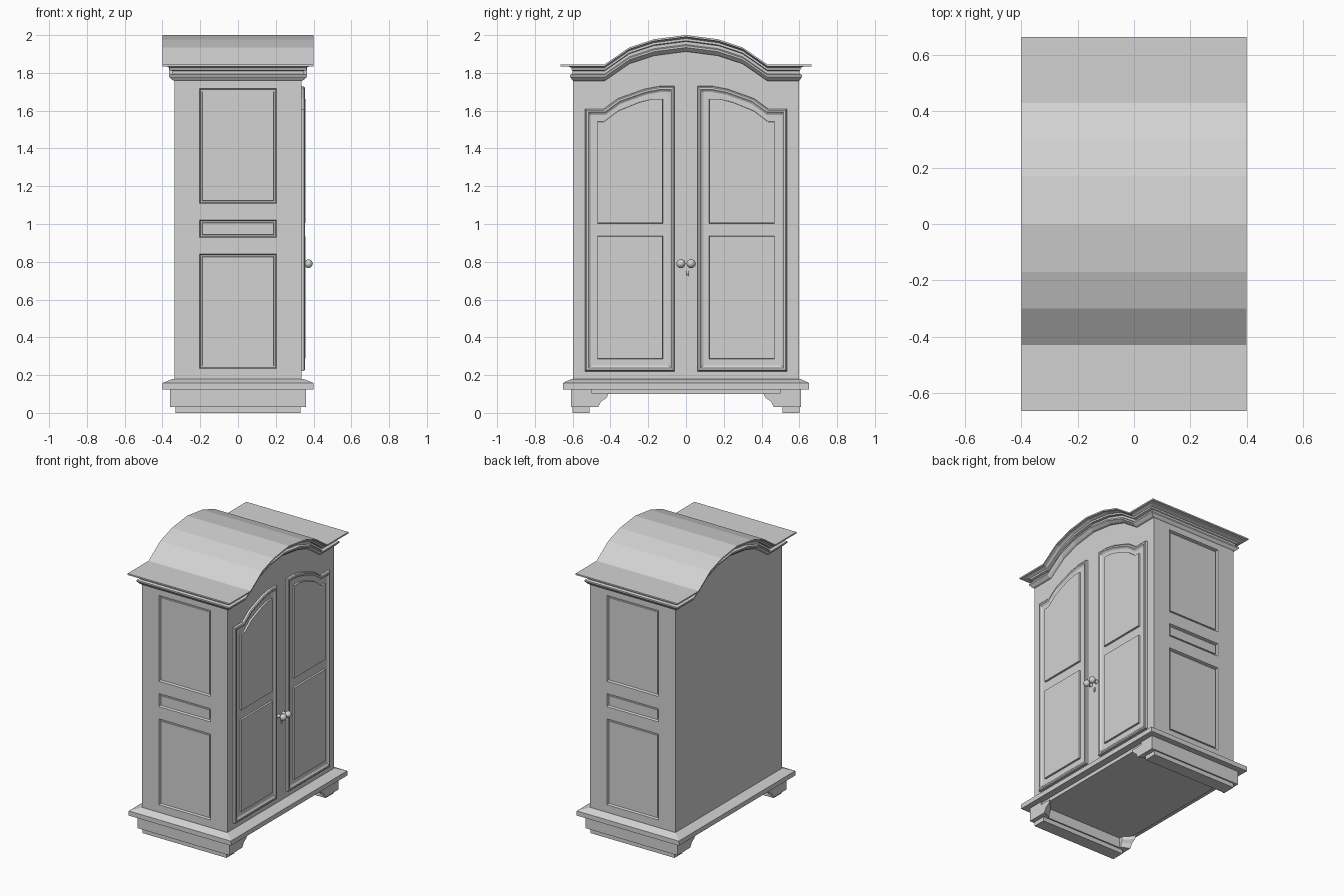
import bpy, bmesh
from mathutils import Vector

old = bpy.data.objects.get("Cube")
if old:
    bpy.data.objects.remove(old, do_unlink=True)

grey = bpy.data.materials.new("plain grey")
grey.use_nodes = True
grey.diffuse_color = (0.65, 0.65, 0.65, 1)
grey.node_tree.nodes["Principled BSDF"].inputs["Base Color"].default_value = grey.diffuse_color


def finish(name, bm, recalc=True):
    if recalc:
        bmesh.ops.recalc_face_normals(bm, faces=bm.faces)
    mesh = bpy.data.meshes.new(name)
    bm.to_mesh(mesh)
    bm.free()
    mesh.materials.append(grey)
    obj = bpy.data.objects.new(name, mesh)
    bpy.context.collection.objects.link(obj)
    return obj


# Arched top line: distance from the middle and rise above the eaves
EAVES = 1.845
HALF_ARCH = [(0.43, 0), (0.30, 0.09), (0.17, 0.133)]
ARCH = [(-y, r) for y, r in HALF_ARCH] + [(0, 0.155)] + [(y, r) for y, r in HALF_ARCH[::-1]]


def loft(name, rings):
    """Stack rings (half depth, half width, height, follows arch) into a solid."""
    bm = bmesh.new()
    loops = []
    for hx, hy, z, arched in rings:
        line = [(-hy, 0)] + ARCH + [(hy, 0)]
        side = [(y, z + r * arched) for y, r in line]
        pts = [(hx, y, h) for y, h in side] + [(-hx, y, h) for y, h in side[::-1]]
        loops.append([bm.verts.new(p) for p in pts])
    n = len(loops[0])
    for a, b in zip(loops, loops[1:]):
        for i in range(n):
            j = (i + 1) % n
            bm.faces.new((a[i], a[j], b[j], b[i]))
    for cap in (loops[0], loops[-1]):
        for i in range(n // 2 - 1):
            bm.faces.new((cap[i], cap[i + 1], cap[n - 2 - i], cap[n - 1 - i]))
    return finish(name, bm)


def add_box(bm, lo, hi):
    lo, hi = Vector(lo), Vector(hi)
    verts = bmesh.ops.create_cube(bm, size=1)["verts"]
    for v in verts:
        v.co = [(a + b) / 2 + c * (b - a) for a, b, c in zip(lo, hi, v.co)]
    return verts


def box(name, lo, hi):
    bm = bmesh.new()
    add_box(bm, lo, hi)
    return finish(name, bm)


def relief(name, points, out, steps):
    """Flat outline stepped outward by (inset, rise) pairs."""
    bm = bmesh.new()
    face = bm.faces.new([bm.verts.new(p) for p in points])
    face.normal_update()
    if face.normal.dot(Vector(out)) < 0:
        face.normal_flip()
    for inset, rise in steps:
        bmesh.ops.inset_individual(bm, faces=[face], thickness=inset, depth=rise,
                                   use_even_offset=True)
    return finish(name, bm, recalc=False)


# Carcass, with the arched top hidden under the cornice
carcass = loft("carcass", [(0.335, 0.597, 0.165, 0), (0.335, 0.597, EAVES - 0.02, 1)])

# Recessed panels on both ends
PANELS = [("lower", 0.225, 0.85), ("middle", 0.92, 1.03), ("upper", 1.10, 1.725)]
PX = 0.212
bm = bmesh.new()
for s in (-1, 1):
    for _, z0, z1 in PANELS:
        verts = add_box(bm, (-PX, -0.02, z0), (PX, 0.02, z1))
        mid = (z0 + z1) / 2
        for v in verts:
            inner = v.co.y < 0
            v.co.y = s * (0.582 if inner else 0.622)
            if inner:
                v.co.x -= 0.014 if v.co.x > 0 else -0.014
                v.co.z -= 0.014 if v.co.z > mid else -0.014
cutter = finish("panel_cutter", bm)
cutter.hide_render = True
mod = carcass.modifiers.new("recesses", "BOOLEAN")
mod.object = cutter
mod.operation = "DIFFERENCE"
mod.solver = "EXACT"
bpy.context.view_layer.objects.active = carcass
bpy.ops.object.modifier_apply(modifier=mod.name)
bpy.data.objects.remove(cutter, do_unlink=True)

for s, end in ((-1, "right"), (1, "left")):
    for label, z0, z1 in PANELS:
        x, a, b = PX - 0.022, z0 + 0.022, z1 - 0.022
        pts = [(px, s * 0.58, pz) for px, pz in ((-x, a), (x, a), (x, b), (-x, b))]
        relief(f"{end}_{label}_panel", pts, (0, s, 0), [(0.002, 0.009)])

# Cornice moulding and roof sheet follow the arch
CORNICE = [(0.333, 0.595, 0.088), (0.347, 0.602, 0.083), (0.365, 0.614, 0.066),
           (0.365, 0.614, 0.056), (0.347, 0.6, 0.05), (0.347, 0.6, 0.034),
           (0.363, 0.606, 0.03), (0.363, 0.606, 0.018), (0.38, 0.63, 0.009)]
loft("cornice", [(hx, hy, EAVES - d, 1) for hx, hy, d in CORNICE])
loft("roof", [(0.4, 0.665, EAVES - 0.01, 1), (0.4, 0.665, EAVES, 1)])

# Plinth moulding, underside board and feet
loft("plinth_moulding", [(0.4, 0.652, 0.125, 0), (0.4, 0.652, 0.158, 0), (0.345, 0.605, 0.18, 0)])
box("bottom_board", (-0.35, -0.6, 0.1), (0.35, 0.6, 0.13))
BRACKET = [(0.52, 0.03), (0.465, 0.03), (0.45, 0.06), (0.42, 0.08), (0.41, 0.105), (0.52, 0.105)]
for s, end in ((-1, "right"), (1, "left")):
    ya, yb = sorted((s * 0.5, s * 0.61))
    box(f"{end}_runner", (-0.36, ya, 0.03), (0.36, yb, 0.127))
    ya, yb = sorted((s * 0.51, s * 0.6))
    box(f"{end}_foot_pad", (-0.33, ya, 0), (0.33, yb, 0.032))
    for t, place in ((1, "door_side"), (-1, "rear")):
        bm = bmesh.new()
        outer = bm.faces.new([bm.verts.new((t * 0.36, s * y, z)) for y, z in BRACKET])
        grown = bmesh.ops.extrude_face_region(bm, geom=[outer])["geom"]
        for v in grown:
            if isinstance(v, bmesh.types.BMVert):
                v.co.x -= t * 0.06
                # the back of each bracket tapers into the runner
                v.co.y = s * (0.5 + (abs(v.co.y) - 0.5) * 0.3)
        finish(f"{end}_{place}_bracket", bm)

# Doors: moulded frame with two raised fields
DOOR = [(0.06, 0.22), (0.535, 0.22), (0.535, 1.61), (0.435, 1.61), (0.36, 1.665),
        (0.22, 1.715), (0.14, 1.73), (0.06, 1.73)]
LOWER = [(0.122, 0.285), (0.47, 0.285), (0.47, 0.937), (0.122, 0.937)]
UPPER = [(0.122, 1.003), (0.47, 1.003), (0.47, 1.543), (0.435, 1.543), (0.36, 1.6),
         (0.25, 1.645), (0.18, 1.663), (0.122, 1.663)]
FRAME_STEPS = [(0.002, 0.016), (0.006, 0.005), (0.01, 0), (0.008, -0.007), (0.006, -0.003)]
for s, end in ((-1, "right"), (1, "left")):
    for part, outline, steps in (("door", DOOR, FRAME_STEPS),
                                 ("door_lower_field", LOWER, [(0.002, 0.024)]),
                                 ("door_upper_field", UPPER, [(0.002, 0.024)])):
        relief(f"{end}_{part}", [(0.333, s * y, z) for y, z in outline], (1, 0, 0), steps)

    # Turned knob: profile spun around its axis
    bm = bmesh.new()
    prof = [(0.33, 0.014), (0.34, 0.014), (0.344, 0.008), (0.355, 0.009), (0.361, 0.019),
            (0.374, 0.024), (0.386, 0.019), (0.394, 0.008), (0.396, 0)]
    line = [bm.verts.new((x, s * 0.027 + r, 0.79)) for x, r in prof]
    edges = [bm.edges.new(e) for e in zip(line, line[1:])]
    bmesh.ops.spin(bm, geom=line + edges, cent=(0, s * 0.027, 0.79), axis=(1, 0, 0),
                   angle=6.283185, steps=16)
    bmesh.ops.remove_doubles(bm, verts=bm.verts, dist=0.0001)
    knob = finish(f"{end}_knob", bm)
    for p in knob.data.polygons:
        p.use_smooth = True

# Keyhole plate below the knobs
KEY = [(-0.004, 0.724), (0.004, 0.724), (0.005, 0.738), (0.009, 0.746), (0.005, 0.754),
       (-0.005, 0.754), (-0.009, 0.746), (-0.005, 0.738)]
relief("keyhole_plate", [(0.333, y + 0.008, z) for y, z in KEY], (1, 0, 0), [(0.001, 0.009)])
